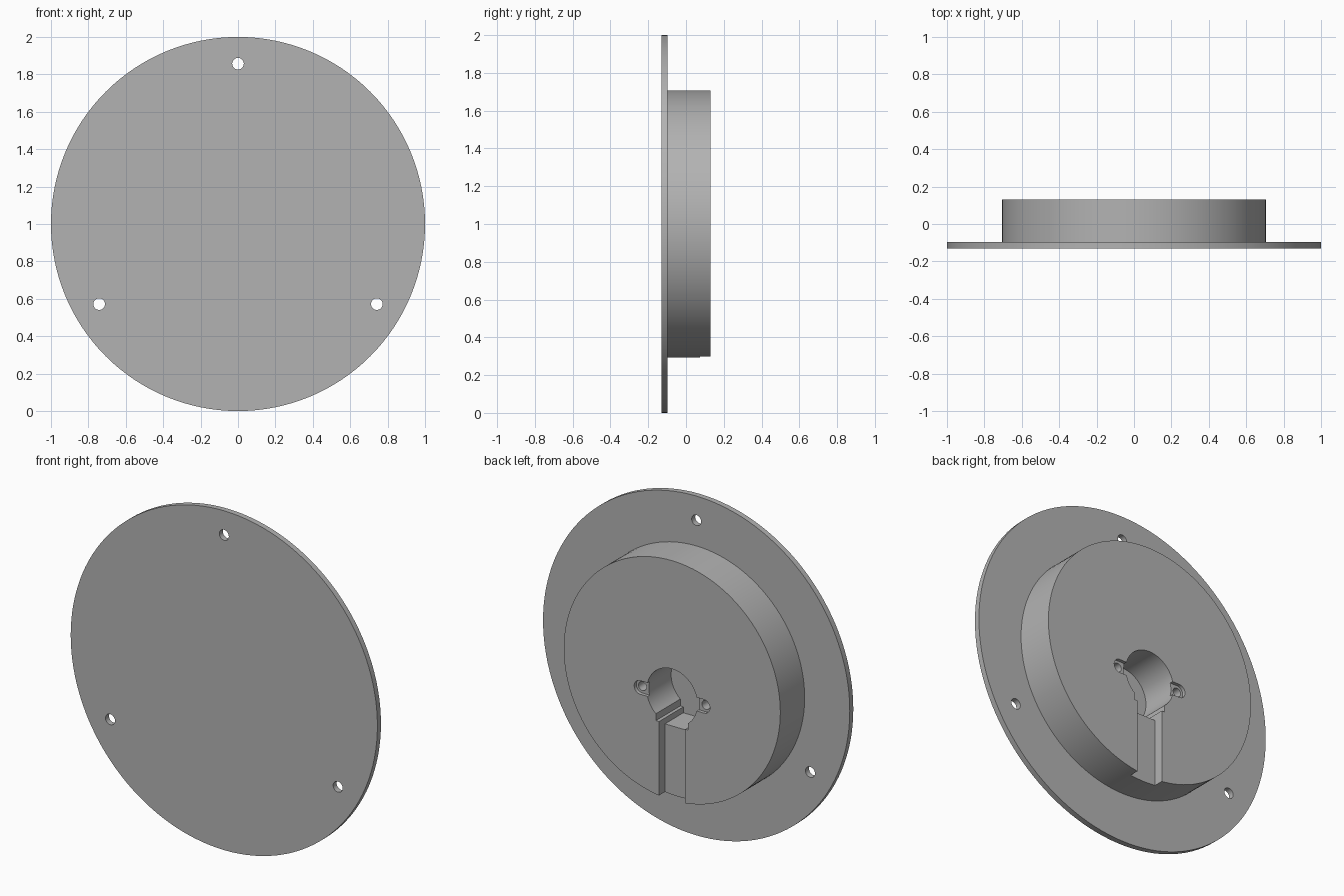
import bpy, bmesh
from math import sin, cos, pi, radians

if "Cube" in bpy.data.objects:
    bpy.data.objects.remove(bpy.data.objects["Cube"])

grey = bpy.data.materials.new("plain grey")
grey.use_nodes = True
colour = (0.45, 0.45, 0.45, 1)
grey.diffuse_color = colour
grey.node_tree.nodes["Principled BSDF"].inputs["Base Color"].default_value = colour

FRONT, SEAM, BACK = -0.13, -0.097, 0.13   # plate front, plate back, boss back
BORE_Z = 0.903


def prism(name, outline, y0, y1):
    """Extrude an (x, z) outline along y."""
    bm = bmesh.new()
    face = bm.faces.new([bm.verts.new((x, y0, z)) for x, z in outline])
    new = bmesh.ops.extrude_face_region(bm, geom=[face])["geom"]
    bmesh.ops.translate(bm, vec=(0, y1 - y0, 0),
                        verts=[v for v in new if isinstance(v, bmesh.types.BMVert)])
    bmesh.ops.recalc_face_normals(bm, faces=bm.faces)
    mesh = bpy.data.meshes.new(name)
    bm.to_mesh(mesh)
    bm.free()
    obj = bpy.data.objects.new(name, mesh)
    bpy.context.collection.objects.link(obj)
    mesh.materials.append(grey)
    return obj


def circle(x, z, r, n):
    return [(x + r * cos(2 * pi * i / n), z + r * sin(2 * pi * i / n)) for i in range(n)]


def box(half, z0, z1):
    return [(-half, z0), (half, z0), (half, z1), (-half, z1)]


def cut(target, outline, y0, y1):
    """Subtract a prism from the target and discard the cutter."""
    cutter = prism("cutter", outline, y0, y1)
    cutter.hide_render = True
    mod = target.modifiers.new("cut", "BOOLEAN")
    mod.operation, mod.solver, mod.object = "DIFFERENCE", "EXACT", cutter
    bpy.context.view_layer.objects.active = target
    bpy.ops.object.modifier_apply(modifier=mod.name)
    bpy.data.objects.remove(cutter)


# Thin round plate with three screw holes
plate = prism("round_plate", circle(0, 1, 1, 128), FRONT, SEAM)
for angle in (90, 210, 330):
    a = radians(angle)
    cut(plate, circle(0.857 * cos(a), 1 + 0.857 * sin(a), 0.031, 32), FRONT - 0.1, SEAM + 0.1)

# Thick boss on the back
boss = prism("rear_boss", circle(0, 1, 0.706, 128), SEAM, BACK)

# Deep bore with a stepped notch below it
cut(boss, circle(0, BORE_Z, 0.165, 64), SEAM - 0.1, BACK + 0.1)
cut(boss, box(0.105, 0.735, 0.85), SEAM - 0.1, BACK + 0.1)
cut(boss, box(0.085, 0.70, 0.80), SEAM - 0.1, BACK + 0.1)

# Shallow cable slot running to the lower rim
cut(boss, box(0.085, 0.2, 0.75), 0.074, BACK + 0.1)

# Recessed ears with screw holes on both sides of the bore
for side in (-1, 1):
    ear_x, r = side * 0.207, 0.04
    tip = [(ear_x + side * r * cos(t), BORE_Z + r * sin(t))
           for t in (pi * (i / 16 - 0.5) for i in range(17))]
    ear = [(side * 0.12, BORE_Z - r)] + tip + [(side * 0.12, BORE_Z + r)]
    cut(boss, ear, BACK - 0.02, BACK + 0.1)
    cut(boss, circle(ear_x, BORE_Z, 0.026, 32), BACK - 0.12, BACK + 0.1)

# Smooth round walls, crisp edges
for obj in (plate, boss):
    bpy.ops.object.select_all(action="DESELECT")
    obj.select_set(True)
    bpy.context.view_layer.objects.active = obj
    bpy.ops.object.shade_smooth_by_angle(angle=radians(30))
